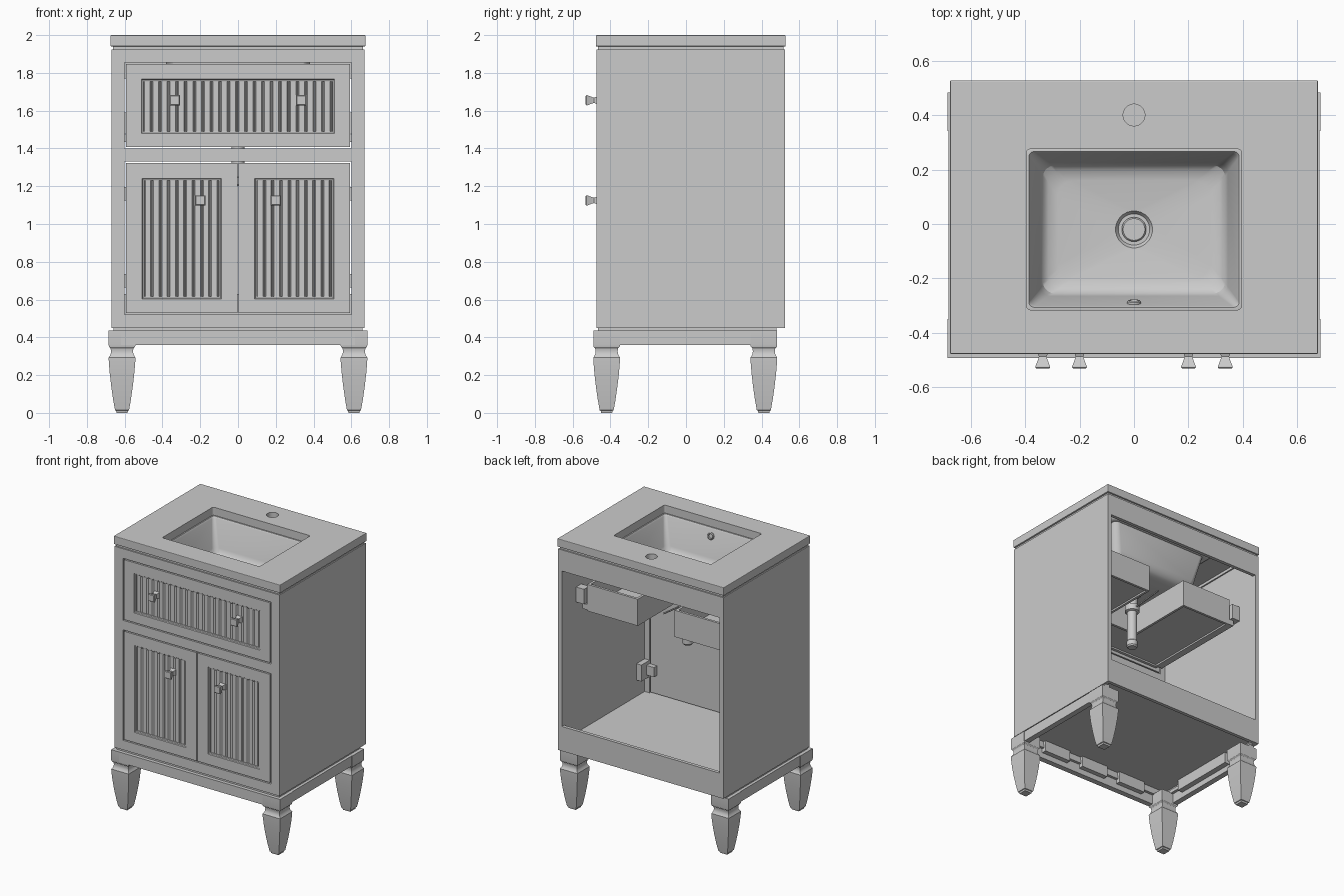
import bpy, bmesh, math
from mathutils import Matrix, Vector

if "Cube" in bpy.data.objects:
    bpy.data.objects.remove(bpy.data.objects["Cube"])

smooth = []


def finish(name, bm, fix=True):
    if fix:
        bmesh.ops.recalc_face_normals(bm, faces=bm.faces)
    me = bpy.data.meshes.new(name)
    bm.to_mesh(me)
    bm.free()
    ob = bpy.data.objects.new(name, me)
    bpy.context.scene.collection.objects.link(ob)
    return ob


def box(name, x0, x1, y0, y1, z0, z1, bevel=0.0):
    bm = bmesh.new()
    size = (abs(x1 - x0), y1 - y0, z1 - z0)
    mid = ((x0 + x1) / 2, (y0 + y1) / 2, (z0 + z1) / 2)
    bmesh.ops.create_cube(bm, size=1, matrix=Matrix.Translation(mid) @ Matrix.Diagonal((*size, 1)))
    if bevel:
        bmesh.ops.bevel(bm, geom=bm.edges[:], offset=bevel, segments=2, profile=0.5, affect='EDGES')
    return finish(name, bm)


def loft(name, loops, caps=(True, True), matrix=None, fix=True):
    bm = bmesh.new()
    rings = [[bm.verts.new(matrix @ Vector(p) if matrix else p) for p in lp] for lp in loops]
    for a, b in zip(rings, rings[1:]):
        for i in range(len(a)):
            j = (i + 1) % len(a)
            bm.faces.new((a[i], a[j], b[j], b[i]))
    if caps[0]:
        bm.faces.new(rings[0][::-1])
    if caps[1]:
        bm.faces.new(rings[-1])
    return finish(name, bm, fix)


def square(h, z):
    return [(-h, -h, z), (h, -h, z), (h, h, z), (-h, h, z)]


def lathe(name, pts, loc, rot=None, n=32):
    m = Matrix.Translation(loc) @ (rot or Matrix())
    loops = [[(r * math.cos(i * math.tau / n), r * math.sin(i * math.tau / n), z) for i in range(n)]
             for r, z in pts]
    ob = loft(name, loops, matrix=m)
    smooth.append(ob)
    return ob


BY = -0.02  # basin centre in y


def round_rect(hx, hy, r, z, n=6):
    pts = []
    for k, (sx, sy) in enumerate(((1, 1), (-1, 1), (-1, -1), (1, -1))):
        for i in range(n):
            a = math.radians(90 * k + 90 * (i + 0.5) / n)
            pts.append((sx * (hx - r) + r * math.cos(a), BY + sy * (hy - r) + r * math.sin(a), z))
    return pts


# carcass: sides, face frame, floor, back rails
for s in (-1, 1):
    side = "left" if s < 0 else "right"
    box(side + "_side_panel", s * .64, s * .67, -.435, .525, .45, 1.925)
    box(side + "_face_stile", s * .6, s * .67, -.475, -.435, .45, 1.925)
    box(side + "_top_spacer", s * .63, s * .662, -.435, .515, 1.92, 1.945)
    box(side + "_base_spacer", s * .62, s * .66, -.43, .48, .43, .455)
for nm, z0, z1 in (("top", 1.855, 1.925), ("middle", 1.33, 1.40), ("bottom", .45, .52)):
    box(nm + "_face_rail", -.6, .6, -.475, -.435, z0, z1)
box("back_top_rail", -.64, .64, .5, .525, 1.77, 1.925)
box("back_bottom_rail", -.64, .64, .5, .525, .45, .63)
box("cabinet_floor", -.64, .64, -.435, .5, .48, .52)
box("front_top_spacer", -.662, .662, -.465, -.435, 1.92, 1.945)
box("back_top_spacer", -.662, .662, .49, .515, 1.92, 1.945)
box("front_base_spacer", -.66, .66, -.465, -.43, .43, .455)

# plinth rails and cleats
box("front_plinth_rail", -.62, .62, -.491, -.45, .36, .435)
for s in (-1, 1):
    box("side_plinth_rail", s * .64, s * .681, -.36, .35, .36, .435)
    box("side_cleat", s * .60, s * .64, -.25, .25, .40, .48)
for x in (-.33, 0, .33):
    box("front_cleat", x - .11, x + .11, -.45, -.415, .40, .48)

# legs: square section with curved taper
leg = [(.029, 0), (.032, .012), (.037, .014), (.047, .07), (.057, .14), (.065, .21), (.07, .27), (.071, .293),
       (.066, .3), (.06, .312), (.058, .328), (.061, .342), (.069, .35), (.071, .36), (.071, .435)]
for s in (-1, 1):
    for nm, y in (("front_leg", -.42), ("back_leg", .412)):
        smooth.append(loft(nm, [square(h, z) for h, z in leg], matrix=Matrix.Translation((s * .614, y, 0))))


# drawer front and doors: frame with stepped recess and beaded panel
def panel_front(name, x0, x1, z0, z1, px0, px1, pz0, pz1):
    def rect(d, y):
        return [(px0 - d, y, pz0 - d), (px1 + d, y, pz0 - d), (px1 + d, y, pz1 + d), (px0 - d, y, pz1 + d)]
    outer = [(x0, z0), (x1, z0), (x1, z1), (x0, z1)]
    loft(name + "_frame", [[(x, -.435, z) for x, z in outer], [(x, -.475, z) for x, z in outer],
                           rect(.012, -.475), rect(.008, -.469), rect(0, -.467), rect(0, -.455)])
    n = round((px1 - px0) / .045)
    w = (px1 - px0) / n
    prof = []
    for i in range(n):
        a = px0 + i * w
        prof += [(a, -.4555), (a + .004, -.461), (a + w - .012, -.461), (a + w - .009, -.457), (a + w - .006, -.461)]
    prof += [(px1, -.4555), (px1, -.45), (px0, -.45)]
    loft(name + "_beadboard", [[(x, y, z) for x, y in prof] for z in (pz0, pz1)])


panel_front("drawer", -.592, .592, 1.408, 1.847, -.5, .5, 1.49, 1.755)
panel_front("left_door", -.592, -.003, .528, 1.322, -.495, -.1, .615, 1.23)
panel_front("right_door", .003, .592, .528, 1.322, .1, .495, .615, 1.23)

# flared square knobs
knob = [(.022, 0), (.02, .012), (.014, .028), (.017, .038), (.027, .064), (.027, .068), (.023, .072)]
for s in (-1, 1):
    for x, z in ((.335, 1.655), (.2, 1.125)):
        loft("knob", [square(h, d) for h, d in knob],
             matrix=Matrix.Translation((s * x, -.459, z)) @ Matrix.Rotation(math.pi / 2, 4, 'X'))

# countertop with basin opening and faucet hole
top = box("countertop", -.675, .675, -.477, .527, 1.94, 2.0, .004)
cuts = [loft("basin_cutter", [round_rect(.395, .295, .015, 1.9), round_rect(.395, .295, .015, 2.1)]),
        lathe("faucet_cutter", [(.04, 1.9), (.04, 2.1)], (0, .4, 0))]
smooth.remove(cuts[1])
bpy.context.view_layer.objects.active = top
for c in cuts:
    c.hide_render = True
    mod = top.modifiers.new("cut", 'BOOLEAN')
    mod.object = c
    mod.operation = 'DIFFERENCE'
    mod.solver = 'EXACT'
    bpy.ops.object.modifier_apply(modifier=mod.name)
    bpy.data.objects.remove(c)

# undermount basin shell
circ = [(.068 * math.cos(math.radians(15 * (i + .5))), BY + .068 * math.sin(math.radians(15 * (i + .5)))) for i in range(24)]
basin = loft("basin", [round_rect(.43, .33, .03, 1.942), round_rect(.386, .286, .02, 1.942),
                       round_rect(.38, .28, .025, 1.93), round_rect(.345, .245, .04, 1.74),
                       round_rect(.335, .235, .045, 1.71), round_rect(.315, .215, .05, 1.692),
                       round_rect(.28, .18, .06, 1.685),
                       [(x, y, 1.675) for x, y in circ],
                       [(x * .85, BY + (y - BY) * .85, 1.66) for x, y in circ]], caps=(False, True), fix=False)
sol = basin.modifiers.new("thickness", 'SOLIDIFY')
sol.thickness = .016
smooth.append(basin)

# drain, overflow and tail pipe
lathe("drain_plug", [(.045, 1.655), (.045, 1.672), (.04, 1.677)], (0, BY, 0))
lathe("overflow_ring", [(.025, 0), (.025, .012), (.021, .016), (.017, .016), (.015, .006)],
      (0, -.296, 1.885), Matrix.Rotation(-math.pi / 2 + .15, 4, 'X'))
lathe("drain_pipe", [(.06, 1.65), (.06, 1.61), (.038, 1.60), (.038, 1.53), (.05, 1.525), (.05, 1.48),
                     (.034, 1.475), (.034, 1.25), (.038, 1.245), (.038, 1.21), (.03, 1.2)], (0, BY, 0))
lathe("pop_up_rod", [(.006, 0), (.006, .28)], (0, BY, 1.5), Matrix.Rotation(-math.pi / 2 + .1, 4, 'X'), 12)

# drawer box, U-shaped around the pipe
Z0, Z1 = 1.43, 1.625
box("drawer_box_front", -.56, .56, -.435, -.415, Z0, Z1)
box("drawer_box_recess_wall", -.15, .15, -.18, -.162, Z0, Z1)
box("drawer_box_bottom", -.545, .545, -.42, -.17, Z0 + .012, Z0 + .025)
for s in (-1, 1):
    box("drawer_box_side", s * .542, s * .56, -.415, .345, Z0, Z1)
    box("drawer_box_inner_side", s * .15, s * .168, -.18, .345, Z0, Z1)
    box("drawer_box_back", s * .168, s * .542, .327, .345, Z0, Z1)
    box("drawer_box_wing_bottom", s * .16, s * .545, -.17, .335, Z0 + .012, Z0 + .025)
    # slides and hinges
    box("drawer_slide", s * .56, s * .6, -.42, .34, 1.435, 1.475)
    box("slide_bracket", s * .575, s * .64, .30, .36, 1.48, 1.59)
    for z in (.70, 1.16):
        box("hinge_plate", s * .6, s * .64, -.435, -.34, z - .06, z + .06)
        box("hinge_cup", s * .54, s * .605, -.437, -.40, z - .035, z + .035)

# smooth shading with sharp edges kept
bpy.ops.object.select_all(action='DESELECT')
for ob in smooth:
    ob.select_set(True)
bpy.context.view_layer.objects.active = basin
bpy.ops.object.shade_smooth_by_angle()
